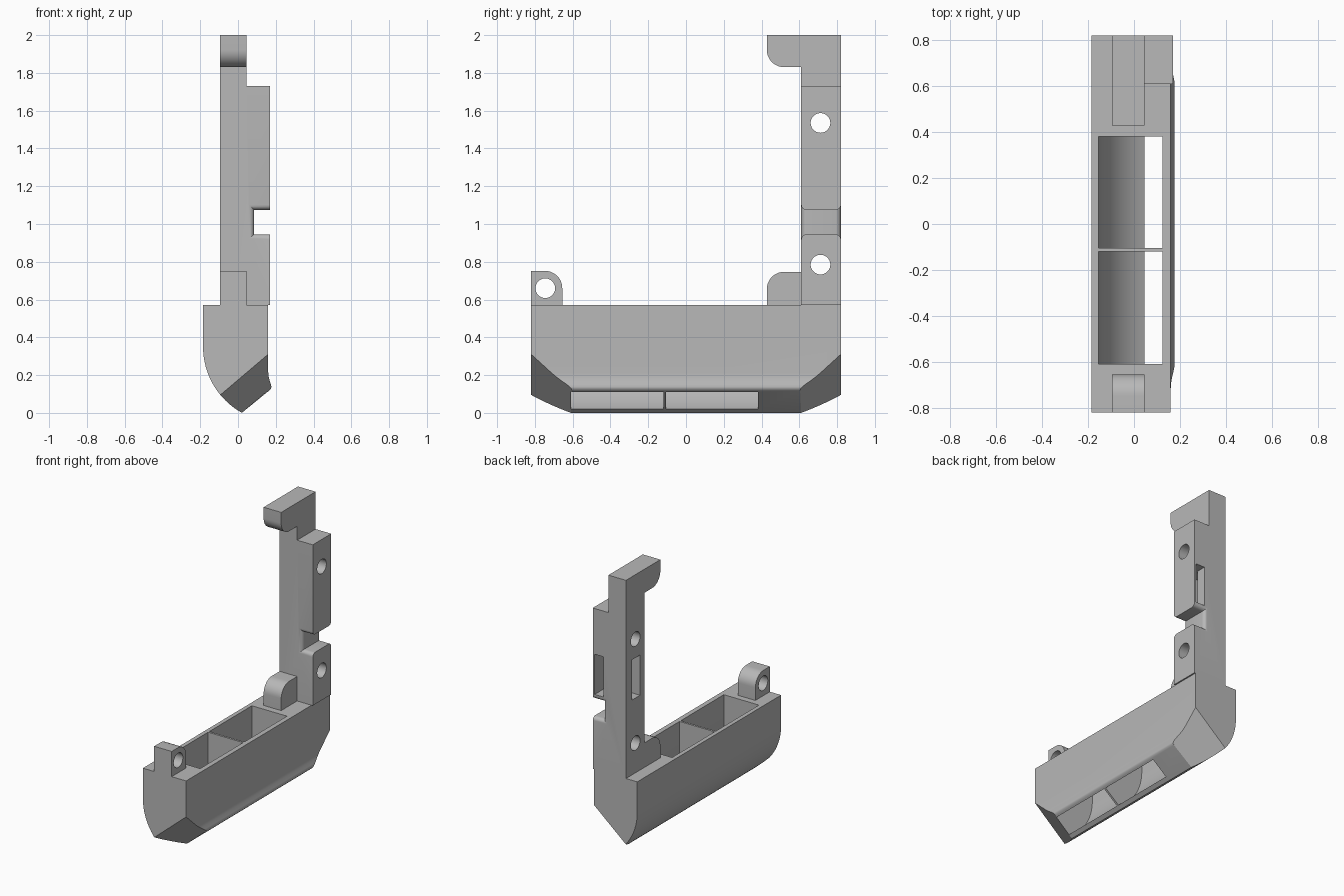
import bpy, bmesh
from math import cos, sin, radians
from mathutils import Vector

if "Cube" in bpy.data.objects:
    bpy.data.objects.remove(bpy.data.objects["Cube"])

GREY = (0.48, 0.48, 0.48, 1)
grey = bpy.data.materials.new("plain grey")
grey.use_nodes = True
grey.diffuse_color = GREY
grey.node_tree.nodes["Principled BSDF"].inputs["Base Color"].default_value = GREY


def loft(name, rings):
    """Solid through matching closed rings of 3D points."""
    bm = bmesh.new()
    loops = [[bm.verts.new(p) for p in ring] for ring in rings]
    count = len(loops[0])
    for a, b in zip(loops, loops[1:]):
        for i in range(count):
            j = (i + 1) % count
            bm.faces.new((a[i], a[j], b[j], b[i]))
    bm.faces.new(loops[0])
    bm.faces.new(loops[-1])
    bmesh.ops.recalc_face_normals(bm, faces=bm.faces)
    mesh = bpy.data.meshes.new(name)
    bm.to_mesh(mesh)
    bm.free()
    mesh.materials.append(grey)
    obj = bpy.data.objects.new(name, mesh)
    bpy.context.collection.objects.link(obj)
    return obj


def along_y(name, profile, y0, y1):
    return loft(name, [[(x, y, z) for x, z in profile] for y in (y0, y1)])


def along_x(name, profile, x0, x1):
    return loft(name, [[(x, y, z) for y, z in profile] for x in (x0, x1)])


def rect(a0, b0, a1, b1):
    return [(a0, b0), (a1, b0), (a1, b1), (a0, b1)]


def arc(cx, cy, r, start, end, steps):
    angles = [radians(start + (end - start) * i / steps) for i in range(steps + 1)]
    return [(cx + r * cos(a), cy + r * sin(a)) for a in angles]


def cut(obj, cutters):
    for cutter in cutters:
        cutter.hide_render = True
        mod = obj.modifiers.new("cut", 'BOOLEAN')
        mod.operation = 'DIFFERENCE'
        mod.solver = 'EXACT'
        mod.object = cutter
        bpy.context.view_layer.objects.active = obj
        bpy.ops.object.modifier_apply(modifier=mod.name)
        bpy.data.objects.remove(cutter)


def pin_hole(y, z):
    return along_x("hole_cutter", arc(y, z, 0.052, 0, 352.5, 47), -0.3, 0.3)


# Trough body: curved outer wall, slanted underside with a small lip
hull = arc(0.215, 0.35, 0.4, 180, 240.9, 20) + [
    (0.165, 0.118), (0.174, 0.127), (0.177, 0.138), (0.174, 0.152),
    (0.167, 0.172), (0.162, 0.192), (0.16, 0.215), (0.16, 0.57), (-0.185, 0.57)]
body = along_y("trough_body", hull, -0.82, 0.82)

# Sloped chamfers on both lower ends
bm = bmesh.new()
bm.from_mesh(body.data)
for side in (-1, 1):
    bmesh.ops.bisect_plane(
        bm, geom=bm.verts[:] + bm.edges[:] + bm.faces[:],
        plane_co=Vector((0.02, side * 0.61, 0)),
        plane_no=Vector((0.136, side * 0.146, -0.16)).normalized(), clear_outer=True)
    rim = [e for e in bm.edges if e.is_boundary]
    bmesh.ops.holes_fill(bm, edges=rim)
bmesh.ops.recalc_face_normals(bm, faces=bm.faces)
bm.to_mesh(body.data)
bm.free()

# Two compartments, open above and through the underside
bay = arc(0.215, 0.35, 0.37, 180, 250, 20) + [
    (0.155, 0.05), (0.155, 0.11), (0.125, 0.2), (0.125, 0.65), (-0.155, 0.65)]
cut(body, [along_y("bay_cutter", bay, y0, y1)
           for y0, y1 in ((-0.61, -0.12), (-0.105, 0.38))])

# Tall post with a wider lower section
post = along_y("post", [(-0.095, 0.57), (0.17, 0.57), (0.17, 1.73),
                        (0.045, 1.73), (0.045, 2), (-0.095, 2)], 0.61, 0.82)

# Side notch whose mouth flares at both faces
R = 0.027
flare = [(R * (1 - cos(radians(t))), R * sin(radians(t))) for t in range(0, 91, 15)]
stations = [(0.6, R)] + [(0.61 + d, R - f) for d, f in
                         [(R * (1 - cos(radians(t))), R * sin(radians(t)))
                          for t in range(0, 91, 15)]]
stations += [(1.43 - y, o) for y, o in reversed(stations)]
notch = loft("notch_cutter", [
    [(x, y, z) for x, z in rect(0.085 - o, 0.945 - o, 0.25, 1.075 + o)]
    for y, o in stations])

# L-shaped strap channel from the flat side to the back
channel = along_x("channel_cutter", [(0.66, 1.11), (0.75, 1.11), (0.75, 1.4), (0.66, 1.4)],
                  -0.2, 0.155)
slot = along_y("slot_cutter", rect(0.085, 1.11, 0.155, 1.4), 0.665, 0.9)
cut(post, [notch, channel, slot, pin_hole(0.712, 1.535), pin_hole(0.712, 0.785)])

# Rounded hook at the top and foot at the bottom of the post
hook = along_x("top_hook", arc(0.52, 1.922, 0.092, 180, 270, 12)
               + [(0.61, 1.83), (0.61, 2), (0.428, 2)], -0.095, 0.045)
foot = along_x("post_foot", arc(0.52, 0.655, 0.092, 180, 90, 12)
               + [(0.61, 0.747), (0.61, 0.57), (0.428, 0.57)], -0.095, 0.045)

# Front lug with a pin hole
lug = along_x("front_lug", arc(-0.747, 0.66, 0.092, 0, 90, 12)
              + [(-0.82, 0.752), (-0.82, 0.57), (-0.655, 0.57)], -0.095, 0.045)
cut(lug, [pin_hole(-0.745, 0.66)])

# Smooth curves, sharp corners
bpy.ops.object.select_all(action='DESELECT')
for obj in (body, post, hook, foot, lug):
    obj.select_set(True)
bpy.context.view_layer.objects.active = body
bpy.ops.object.shade_smooth_by_angle(angle=radians(30))
